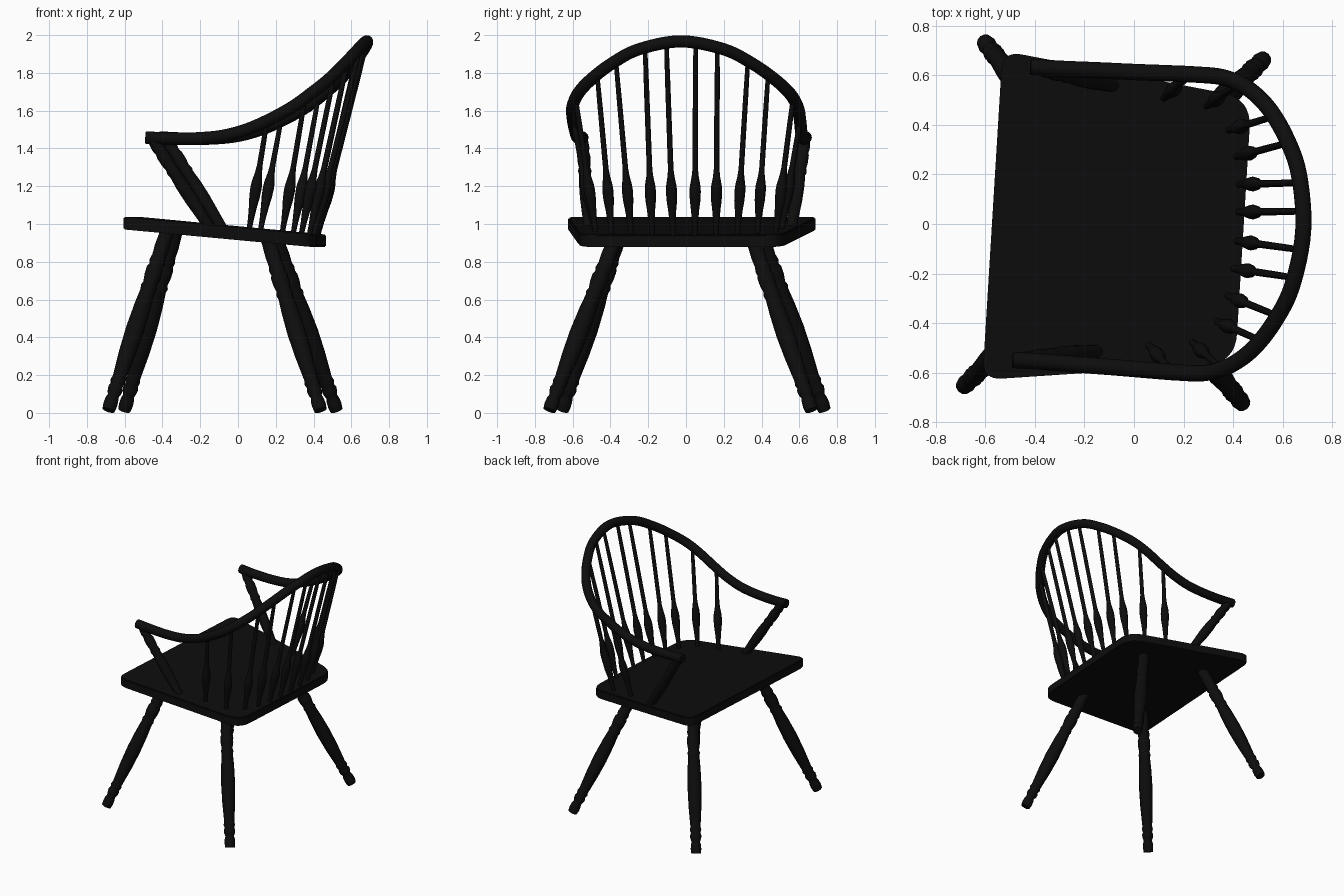
import bpy, bmesh, math
from mathutils import Vector

if "Cube" in bpy.data.objects:
    bpy.data.objects.remove(bpy.data.objects["Cube"])

TURN = math.radians(-3.5)   # whole chair is slightly turned about z
OFF = 0.015                 # small sideways offset of the upper frame

black = bpy.data.materials.new("black paint")
black.diffuse_color = (0.004, 0.004, 0.004, 1)
black.use_nodes = True
black.node_tree.nodes["Principled BSDF"].inputs["Base Color"].default_value = black.diffuse_color


def finish(obj):
    obj.data.materials.clear()
    obj.data.materials.append(black)
    obj.rotation_euler = (0, 0, TURN)
    bpy.ops.object.select_all(action='DESELECT')
    obj.select_set(True)
    bpy.context.view_layer.objects.active = obj
    bpy.ops.object.shade_smooth_by_angle(angle=math.radians(40))


def from_bmesh(name, bm):
    bmesh.ops.recalc_face_normals(bm, faces=bm.faces)
    me = bpy.data.meshes.new(name)
    bm.to_mesh(me)
    bm.free()
    obj = bpy.data.objects.new(name, me)
    bpy.context.collection.objects.link(obj)
    finish(obj)


def turned(name, a, b, profile, sides=12):
    """Lathe-turned stick from a to b; profile = (fraction, radius)."""
    a, b = Vector(a), Vector(b)
    q = (b - a).to_track_quat('Z', 'Y')
    bm = bmesh.new()
    rings = []
    for t, r in profile:
        c = a.lerp(b, t)
        rings.append([bm.verts.new(c + q @ Vector((r * math.cos(k * math.tau / sides),
                                                   r * math.sin(k * math.tau / sides), 0)))
                      for k in range(sides)])
    for r0, r1 in zip(rings, rings[1:]):
        for k in range(sides):
            n = (k + 1) % sides
            bm.faces.new((r0[k], r0[n], r1[n], r1[k]))
    bm.faces.new(rings[0])
    bm.faces.new(rings[-1])
    from_bmesh(name, bm)


def seat_top(u):
    return 0.985 - 0.094 * u


# Seat: tilted trapezoid slab with rounded corners
bm = bmesh.new()
outline = []
corners = [(-0.572, -0.665, 0.08), (0.442, -0.535, 0.12), (0.442, 0.535, 0.12), (-0.572, 0.665, 0.08)]
for i, (x, y, r) in enumerate(corners):
    p = Vector((x, y))
    d0 = (Vector(corners[i - 1][:2]) - p).normalized()
    d1 = (Vector(corners[(i + 1) % 4][:2]) - p).normalized()
    for k in range(9):
        t = k / 8
        outline.append(p + d0 * r * (1 - t) ** 2 + d1 * r * t ** 2)
face = bm.faces.new([bm.verts.new((p.x, p.y, seat_top(p.x))) for p in outline])
ext = bmesh.ops.extrude_face_region(bm, geom=[face])
bmesh.ops.translate(bm, vec=(0, 0, -0.067),
                    verts=[v for v in ext['geom'] if isinstance(v, bmesh.types.BMVert)])
rim = [e for e in bm.edges if abs(e.verts[0].co.z - seat_top(e.verts[0].co.x)
                                  - e.verts[1].co.z + seat_top(e.verts[1].co.x)) < 0.01]
bmesh.ops.bevel(bm, geom=rim, offset=0.006, segments=2, affect='EDGES')
from_bmesh("seat", bm)

# Bow: one bent rail forming back and both arms (half path mirrored)
half = [(-0.455, 0.592, 1.458), (-0.33, 0.592, 1.452), (-0.18, 0.595, 1.453), (-0.04, 0.597, 1.467),
        (0.09, 0.6, 1.503), (0.21, 0.602, 1.556), (0.325, 0.597, 1.62), (0.42, 0.562, 1.69),
        (0.51, 0.488, 1.765), (0.59, 0.372, 1.85), (0.652, 0.225, 1.925)]
path = [Vector((x, y + OFF, z)) for x, y, z in half] + [Vector((0.683, OFF, 1.967))] + \
       [Vector((x, OFF - y, z)) for x, y, z in reversed(half)]
dense = []
for i in range(len(path) - 1):
    p0, p1, p2, p3 = path[max(i - 1, 0)], path[i], path[i + 1], path[min(i + 2, len(path) - 1)]
    for k in range(6):
        t = k / 6
        dense.append(0.5 * (2 * p1 + (p2 - p0) * t + (2 * p0 - 5 * p1 + 4 * p2 - p3) * t * t
                            + (3 * p1 - p0 - 3 * p2 + p3) * t ** 3))
dense.append(path[-1])
cu = bpy.data.curves.new("bow_rail", 'CURVE')
cu.dimensions = '3D'
cu.bevel_depth = 0.033
cu.bevel_resolution = 4
cu.use_fill_caps = True
sp = cu.splines.new('POLY')
sp.points.add(len(dense) - 1)
for pt, v in zip(sp.points, dense):
    pt.co = (*v, 1)
bow = bpy.data.objects.new("bow_rail", cu)
bpy.context.collection.objects.link(bow)
bpy.ops.object.select_all(action='DESELECT')
bow.select_set(True)
bpy.context.view_layer.objects.active = bow
bpy.ops.object.convert(target='MESH')
finish(bpy.context.view_layer.objects.active)

# Turned profiles
leg_profile = [(0, 0.034), (0.03, 0.038), (0.06, 0.036), (0.08, 0.03), (0.1, 0.038), (0.12, 0.041),
               (0.14, 0.034), (0.16, 0.041), (0.18, 0.036), (0.22, 0.039), (0.32, 0.046), (0.45, 0.05),
               (0.58, 0.046), (0.66, 0.04), (0.68, 0.045), (0.7, 0.038), (0.74, 0.045), (0.78, 0.046),
               (0.8, 0.038), (0.82, 0.044), (0.85, 0.038), (0.9, 0.041), (1, 0.037)]
post_profile = [(0, 0.026), (0.15, 0.03), (0.35, 0.036), (0.5, 0.036), (0.62, 0.031), (0.65, 0.036),
                (0.69, 0.03), (0.75, 0.035), (0.82, 0.035), (0.86, 0.029), (0.9, 0.034), (1, 0.028)]


def spindle(name, a, b):
    length = (Vector(b) - Vector(a)).length
    bulb = [(0, 0.013), (0.08, 0.016), (0.15, 0.022), (0.2, 0.028), (0.25, 0.03), (0.28, 0.028),
            (0.33, 0.019), (0.37, 0.015)]
    turned(name, a, b, [(d / length, r) for d, r in bulb] + [(0.8, 0.014), (1, 0.012)], 10)


for side, s in (("left", 1), ("right", -1)):
    # Splayed legs
    turned("front_leg_" + side, (-0.645, s * 0.695, 0.014), (-0.35, s * 0.365, 0.97), leg_profile)
    turned("back_leg_" + side, (0.48, s * 0.695, 0.014), (0.18, s * 0.365, 0.92), leg_profile)
    # Slanted arm posts
    turned("arm_post_" + side, (-0.105, OFF + s * 0.535, 0.96), (-0.42, OFF + s * 0.59, 1.452), post_profile)
    # Spindles below the arms
    spindle("side_spindle_1_" + side, (0.085, OFF + s * 0.495, 0.95), (0.19, OFF + s * 0.601, 1.545))
    spindle("side_spindle_2_" + side, (0.26, OFF + s * 0.475, 0.935), (0.39, OFF + s * 0.577, 1.667))
    # Spindles fanning out in the back
    for i, (vb, vt, ub) in enumerate([(0.058, 0.09, 0.415), (0.17, 0.205, 0.41),
                                      (0.28, 0.345, 0.392), (0.385, 0.455, 0.355)]):
        top = min((p for p in dense if p.x > 0.4), key=lambda p: abs(p.y - OFF - s * vt))
        spindle(f"back_spindle_{i + 1}_{side}", (ub, OFF + s * vb, 0.93), top)
